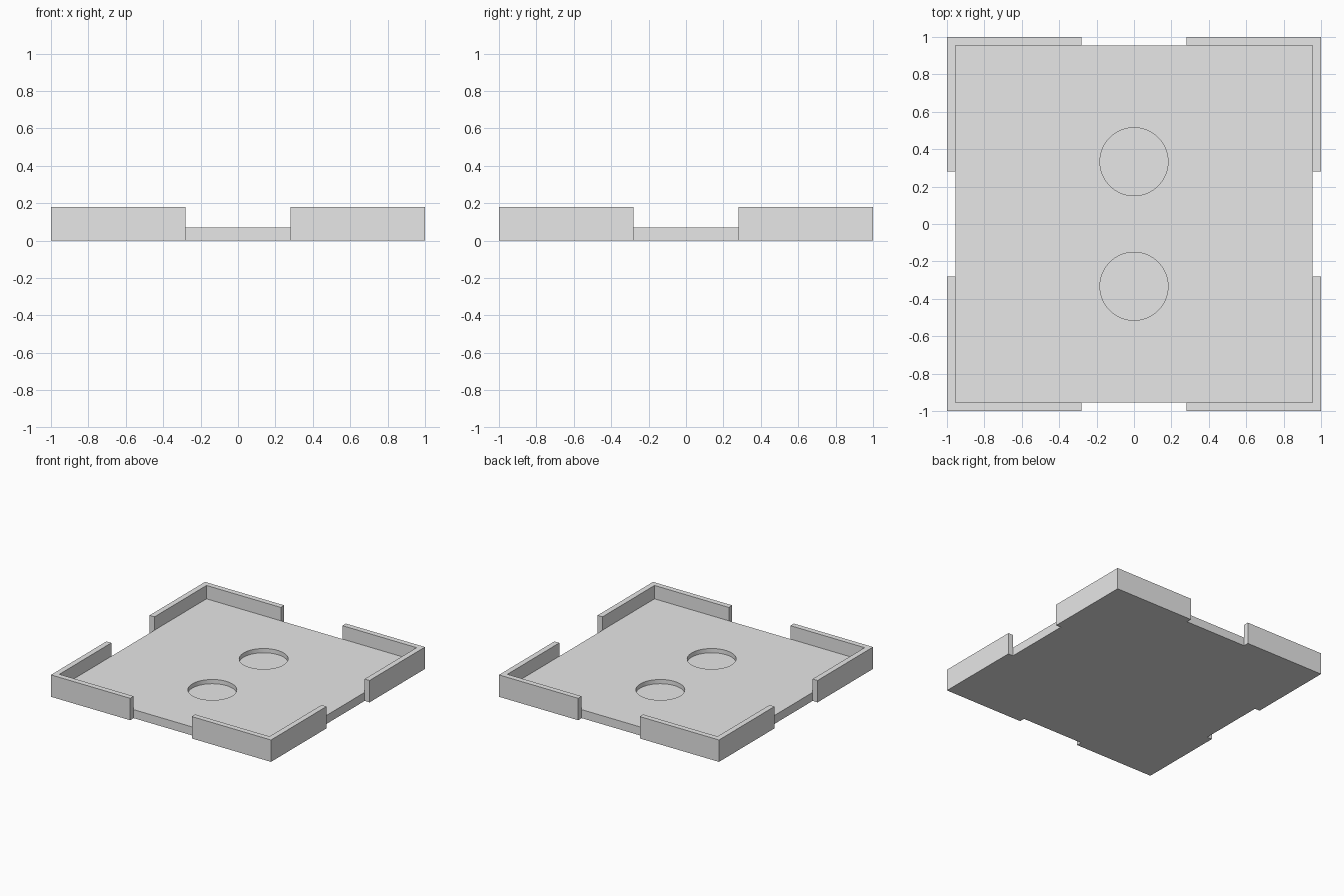
import bpy
import bmesh

cube = bpy.data.objects.get("Cube")
if cube:
    bpy.data.objects.remove(cube, do_unlink=True)

OUTER, INNER, GAP = 1.0, 0.955, 0.28
WALL_H, PLATE_H, POCKET_Z = 0.18, 0.07, 0.035
POCKET_R, POCKET_Y = 0.182, 0.333

grey = bpy.data.materials.new("light_grey")
grey.use_nodes = True
grey.diffuse_color = (0.8, 0.8, 0.8, 1)
grey.node_tree.nodes["Principled BSDF"].inputs["Base Color"].default_value = (0.8, 0.8, 0.8, 1)


def prism(name, outline, z0, z1):
    """Extrude a flat outline upwards into a solid."""
    bm = bmesh.new()
    base = bm.faces.new([bm.verts.new((x, y, z0)) for x, y in outline])
    top = bmesh.ops.extrude_face_region(bm, geom=[base])["geom"]
    moved = [v for v in top if isinstance(v, bmesh.types.BMVert)]
    bmesh.ops.translate(bm, verts=moved, vec=(0, 0, z1 - z0))
    bmesh.ops.recalc_face_normals(bm, faces=bm.faces)
    mesh = bpy.data.meshes.new(name)
    bm.to_mesh(mesh)
    bm.free()
    mesh.materials.append(grey)
    obj = bpy.data.objects.new(name, mesh)
    bpy.context.collection.objects.link(obj)
    return obj


# Base plate
plate = prism("base_plate", [(-INNER, -INNER), (INNER, -INNER), (INNER, INNER), (-INNER, INNER)],
              0, PLATE_H)

# Two blind round pockets cut into the plate
for side in (-1, 1):
    bpy.ops.mesh.primitive_cylinder_add(vertices=64, radius=POCKET_R, depth=0.2,
                                        location=(0, side * POCKET_Y, POCKET_Z + 0.1))
    cutter = bpy.context.object
    cutter.name = "pocket_cutter"
    cutter.data.materials.append(grey)
    cutter.hide_render = True
    cut = plate.modifiers.new("pocket", 'BOOLEAN')
    cut.operation = 'DIFFERENCE'
    cut.solver = 'EXACT'
    cut.object = cutter
    bpy.context.view_layer.objects.active = plate
    bpy.ops.object.modifier_apply(modifier=cut.name)
    bpy.data.objects.remove(cutter, do_unlink=True)

# Round pocket walls shade smooth, all other edges stay sharp
bpy.ops.object.select_all(action='DESELECT')
plate.select_set(True)
bpy.context.view_layer.objects.active = plate
bpy.ops.object.shade_smooth_by_angle(angle=0.5)

# L-shaped corner walls, one per corner
corner = [(GAP, INNER), (INNER, INNER), (INNER, GAP), (OUTER, GAP), (OUTER, OUTER), (GAP, OUTER)]
for sx, side in ((-1, "right"), (1, "left")):
    for sy, end in ((-1, "front"), (1, "back")):
        prism(f"{end}_{side}_corner_wall", [(sx * x, sy * y) for x, y in corner], 0, WALL_H)
